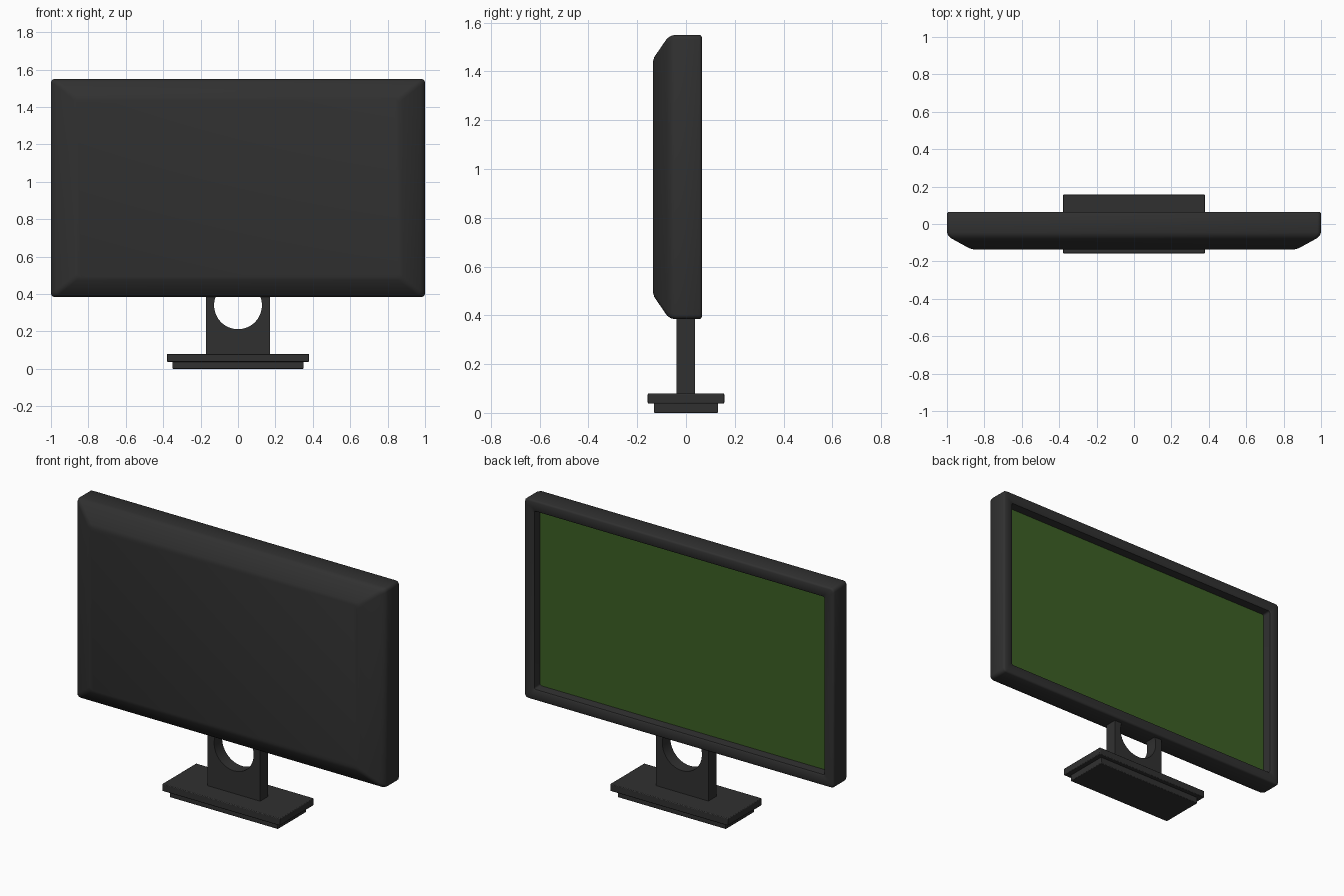
import bpy, bmesh, math

old = bpy.data.objects.get("Cube")
if old:
    bpy.data.objects.remove(old, do_unlink=True)


def make_material(name, rgb):
    mat = bpy.data.materials.new(name)
    mat.use_nodes = True
    mat.diffuse_color = (*rgb, 1)
    mat.node_tree.nodes["Principled BSDF"].inputs["Base Color"].default_value = (*rgb, 1)
    return mat


charcoal = make_material("charcoal plastic", (0.03, 0.03, 0.03))
green = make_material("screen green", (0.045, 0.115, 0.018))


def finish(name, bm, mat, bevel=0, angle=35):
    bmesh.ops.recalc_face_normals(bm, faces=bm.faces)
    mesh = bpy.data.meshes.new(name)
    bm.to_mesh(mesh)
    bm.free()
    mesh.materials.append(mat)
    obj = bpy.data.objects.new(name, mesh)
    bpy.context.collection.objects.link(obj)
    if bevel:
        mod = obj.modifiers.new("soft edges", "BEVEL")
        mod.width, mod.segments, mod.limit_method = bevel, 2, "ANGLE"
    bpy.ops.object.select_all(action="DESELECT")
    obj.select_set(True)
    bpy.context.view_layer.objects.active = obj
    bpy.ops.object.shade_smooth_by_angle(angle=math.radians(angle))
    return obj


def rounded_rect(half_w, half_h, radius, steps=3):
    """Outline of a rounded rectangle, corner by corner."""
    points = []
    for i, (sx, sz) in enumerate([(1, 1), (-1, 1), (-1, -1), (1, -1)]):
        for k in range(steps + 1):
            a = math.pi / 2 * (i + k / steps)
            points.append((sx * (half_w - radius) + radius * math.cos(a),
                           sz * (half_h - radius) + radius * math.sin(a)))
    return points


def loft(name, rings, mid_z, mat, angle):
    """Skin rounded rectangles stacked along y and cap both ends."""
    bm = bmesh.new()
    loops = [[bm.verts.new((x, y, mid_z + z)) for x, z in rounded_rect(w, h, r)]
             for w, h, y, r in rings]
    for a, b in zip(loops, loops[1:]):
        for i in range(len(a)):
            j = (i + 1) % len(a)
            bm.faces.new((a[i], a[j], b[j], b[i]))
    bm.faces.new(loops[0])
    bm.faces.new(loops[-1])
    return finish(name, bm, mat, angle=angle)


def box(name, half_x, y0, y1, z0, z1, bevel):
    bm = bmesh.new()
    bmesh.ops.create_cube(bm, size=1)
    for v in bm.verts:
        v.co = (v.co.x * 2 * half_x, (y0 + y1) / 2 + v.co.y * (y1 - y0),
                (z0 + z1) / 2 + v.co.z * (z1 - z0))
    return finish(name, bm, charcoal, bevel)


# Housing: sloped rear shell, straight sides, bezel and screen recess
MID_Z = 0.967
loft("housing", [
    (0.86, 0.475, -0.135, 0.02), (0.88, 0.492, -0.130, 0.02),
    (0.975, 0.568, -0.078, 0.02), (0.994, 0.579, -0.062, 0.02),
    (1.0, 0.583, -0.045, 0.02), (1.0, 0.583, 0.055, 0.02),
    (0.997, 0.580, 0.062, 0.02), (0.99, 0.573, 0.065, 0.015),
    (0.945, 0.527, 0.065, 0.012), (0.938, 0.52, 0.06, 0.01),
    (0.935, 0.517, 0.008, 0.01),
], MID_Z, charcoal, 50)

# Screen panel at the bottom of the recess
loft("screen", [(0.934, 0.516, 0.006, 0.01), (0.934, 0.516, 0.012, 0.01)],
     MID_Z, green, 30)

# Stand neck: plate with a round cable opening
HOLE_Z, HOLE_R, TOP = 0.34, 0.128, 0.42
bm = bmesh.new()
start = math.asin((TOP - HOLE_Z) / HOLE_R)
arc = [start - (math.pi + 2 * start) * i / 32 for i in range(33)]
outline = [(HOLE_R * math.cos(a), HOLE_Z + HOLE_R * math.sin(a)) for a in arc]
outline += [(-0.17, TOP), (-0.17, 0.07), (0.17, 0.07), (0.17, TOP)]
face = bm.faces.new([bm.verts.new((x, -0.038, z)) for x, z in outline])
side = bmesh.ops.extrude_face_region(bm, geom=[face])
bmesh.ops.translate(bm, vec=(0, 0.074, 0),
                    verts=[g for g in side["geom"] if isinstance(g, bmesh.types.BMVert)])
finish("stand_neck", bm, charcoal)

# Two-step base
box("base_plate", 0.38, -0.157, 0.157, 0.038, 0.08, 0.004)
box("base_foot", 0.35, -0.132, 0.132, 0, 0.04, 0.004)
